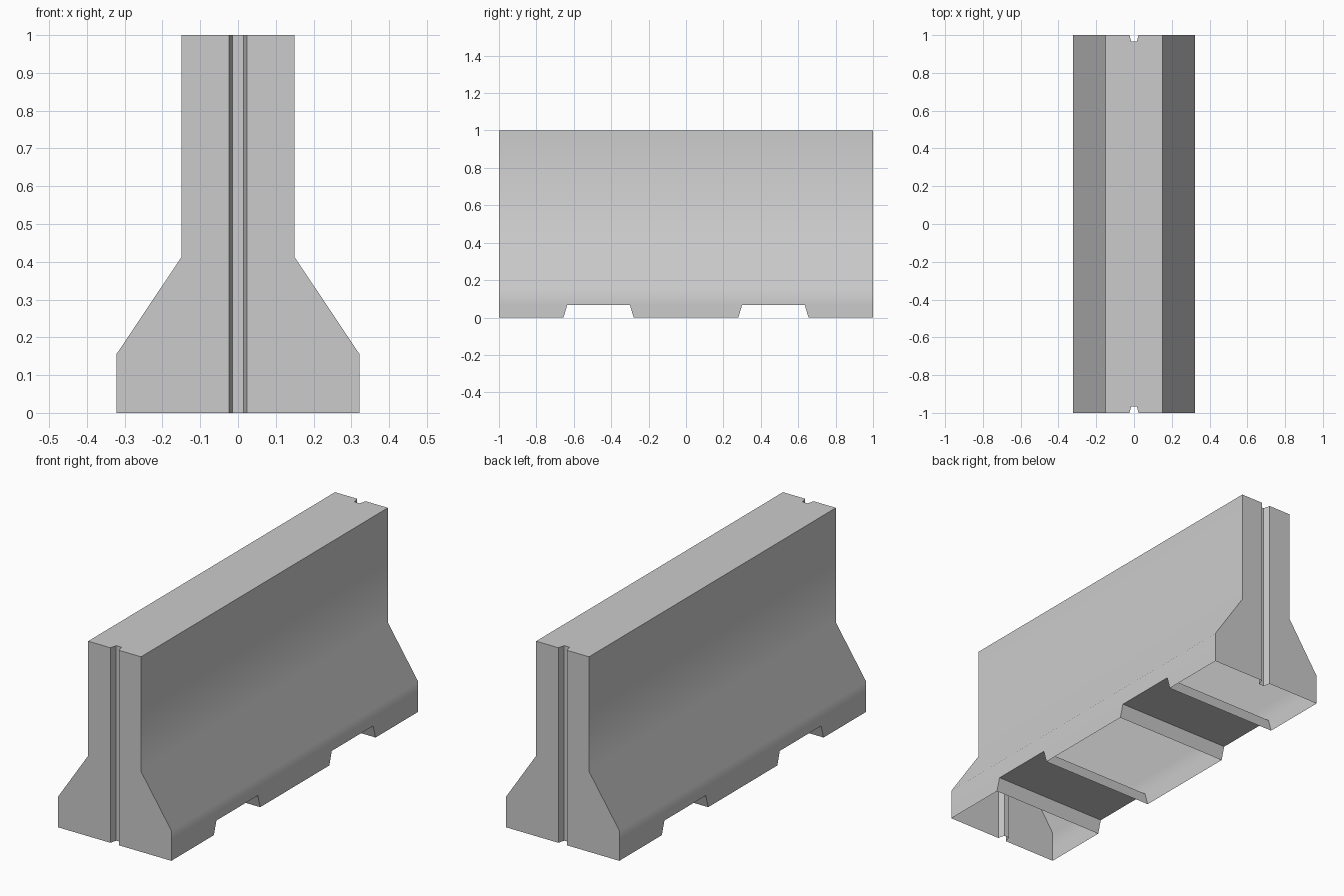
import bpy
import bmesh
import math

cube = bpy.data.objects.get("Cube")
if cube:
    bpy.data.objects.remove(cube, do_unlink=True)

# Concrete material
concrete = bpy.data.materials.new("concrete_grey")
concrete.use_nodes = True
grey = (0.6, 0.6, 0.6, 1.0)
concrete.diffuse_color = grey
shader = concrete.node_tree.nodes["Principled BSDF"]
shader.inputs["Base Color"].default_value = grey
shader.inputs["Roughness"].default_value = 0.8

# Main dimensions
BASE, TOP, HEIGHT, HALF = 0.322, 0.15, 1.0, 1.0
NOTCH_Z = 0.067
MOUTH, FLOOR, DEPTH = 0.024, 0.015, 0.035
WALL = [(BASE, NOTCH_Z), (BASE, 0.155), (TOP, 0.412), (TOP, HEIGHT)]
UPPER_Y = [-HALF, -0.635, -0.30, 0.30, 0.635, HALF]
LOWER_Y = [-HALF, -0.655, -0.28, 0.28, 0.655, HALF]

bm = bmesh.new()


def face(points):
    bm.faces.new([bm.verts.new(p) for p in points])


# Sloping long walls and their feet, on both sides
for side in (-1, 1):
    for i in range(len(UPPER_Y) - 1):
        a, b = UPPER_Y[i], UPPER_Y[i + 1]
        for (x0, z0), (x1, z1) in zip(WALL, WALL[1:]):
            face([(side * x0, a, z0), (side * x0, b, z0),
                  (side * x1, b, z1), (side * x1, a, z1)])
        if i % 2 == 0:
            c, d = LOWER_Y[i], LOWER_Y[i + 1]
            x = side * BASE
            face([(x, c, 0), (x, d, 0), (x, b, NOTCH_Z), (x, a, NOTCH_Z)])

# Lifting notches through the base; the feet are open underneath
for i in (1, 3):
    section = [(LOWER_Y[i], 0), (UPPER_Y[i], NOTCH_Z),
               (UPPER_Y[i + 1], NOTCH_Z), (LOWER_Y[i + 1], 0)]
    for (y0, z0), (y1, z1) in zip(section, section[1:]):
        face([(-BASE, y0, z0), (BASE, y0, z0), (BASE, y1, z1), (-BASE, y1, z1)])

# End walls, each with a tapered vertical joint groove
groove = [(-MOUTH, HALF), (-FLOOR, HALF - DEPTH),
          (FLOOR, HALF - DEPTH), (MOUTH, HALF)]
for end in (-1, 1):
    for side in (-1, 1):
        outline = [(BASE, 0)] + WALL + [(MOUTH, HEIGHT), (MOUTH, 0)]
        face([(side * x, end * HALF, z) for x, z in outline])
    for (x0, y0), (x1, y1) in zip(groove, groove[1:]):
        face([(x0, end * y0, 0), (x1, end * y1, 0),
              (x1, end * y1, HEIGHT), (x0, end * y0, HEIGHT)])

# Flat top, notched by both grooves
right_edge = [(TOP, y, HEIGHT) for y in reversed(UPPER_Y)]
left_edge = [(-TOP, y, HEIGHT) for y in UPPER_Y]
front_groove = [(x, -y, HEIGHT) for x, y in reversed(groove)]
back_groove = [(x, y, HEIGHT) for x, y in groove]
face(right_edge + front_groove + left_edge + back_groove)

# Weld the shell and face it outward
bmesh.ops.remove_doubles(bm, verts=bm.verts, dist=0.0005)
bmesh.ops.recalc_face_normals(bm, faces=bm.faces)
bm.faces.ensure_lookup_table()
highest = max(bm.faces, key=lambda f: f.calc_center_median().z)
if highest.normal.z < 0:
    bmesh.ops.reverse_faces(bm, faces=bm.faces)

mesh = bpy.data.meshes.new("road_barrier")
bm.to_mesh(mesh)
bm.free()
mesh.materials.append(concrete)
barrier = bpy.data.objects.new("road_barrier", mesh)
bpy.context.scene.collection.objects.link(barrier)

# Soft bends along the walls, crisp edges elsewhere
bpy.ops.object.select_all(action="DESELECT")
barrier.select_set(True)
bpy.context.view_layer.objects.active = barrier
bpy.ops.object.shade_smooth_by_angle(angle=math.radians(45))
